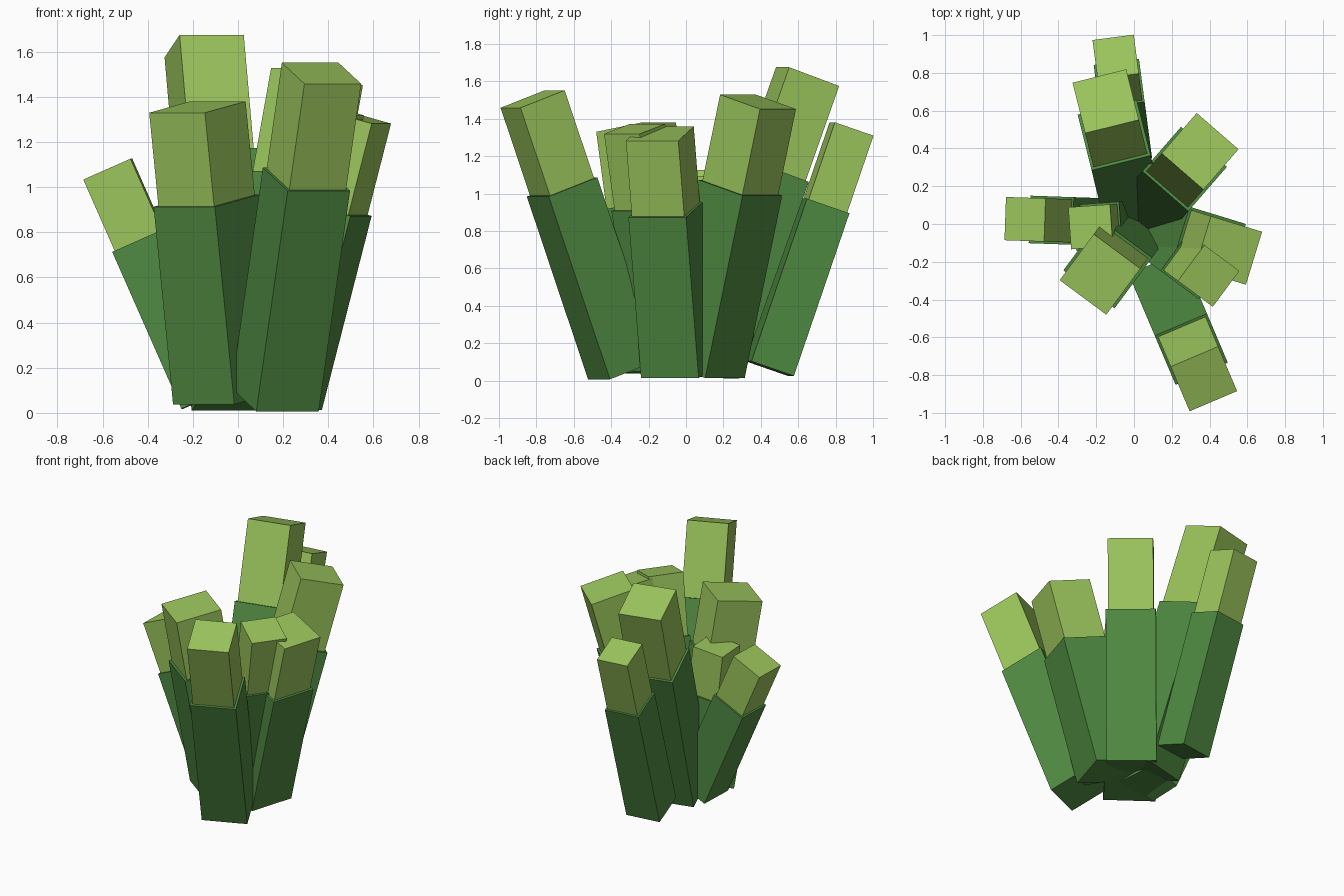
import bpy
import bmesh
from math import radians
from mathutils import Matrix, Vector

default = bpy.data.objects.get("Cube")
if default:
    bpy.data.objects.remove(default, do_unlink=True)


def material(name, color):
    mat = bpy.data.materials.new(name)
    mat.use_nodes = True
    mat.diffuse_color = color
    bsdf = next(n for n in mat.node_tree.nodes if n.type == "BSDF_PRINCIPLED")
    bsdf.inputs["Base Color"].default_value = color
    bsdf.inputs["Roughness"].default_value = 0.9
    return mat


DARK_GREEN = material("dark_green", (0.08, 0.255, 0.054, 1))
LIGHT_GREEN = material("light_green", (0.33, 0.56, 0.108, 1))


def block(name, width, length, top, frame, mat):
    """Square block hanging down from local height `top`, placed by `frame`."""
    bm = bmesh.new()
    shape = Matrix.Translation((0, 0, top - length / 2)) @ Matrix.Diagonal((width, width, length, 1))
    bmesh.ops.create_cube(bm, size=1, matrix=shape)
    mesh = bpy.data.meshes.new(name)
    bm.to_mesh(mesh)
    bm.free()
    mesh.materials.append(mat)
    obj = bpy.data.objects.new(name, mesh)
    obj.matrix_world = frame
    bpy.context.collection.objects.link(obj)


def stalk(name, tip, heading, lean, width, tip_length, base_length):
    """Square stalk leaning towards `heading`, with a narrower pale tip."""
    frame = (Matrix.Translation(Vector(tip))
             @ Matrix.Rotation(radians(heading), 4, "Z")
             @ Matrix.Rotation(radians(lean), 4, "Y"))
    block(name + "_tip", width, tip_length, 0, frame, LIGHT_GREEN)
    block(name + "_base", width * 1.1, base_length, -tip_length, frame, DARK_GREEN)


# Stalks fanning out: tip centre, heading, lean, width, tip and base length
stalk("tall_back_stalk", (-0.15, 0.65, 1.625), 104, 20, 0.293, 0.54, 1.12)
stalk("outer_back_stalk", (-0.097, 0.885, 1.345), 97.5, 19, 0.22, 0.435, 0.92)
stalk("back_left_stalk", (0.35, 0.385, 1.49), 49, 15.2, 0.293, 0.476, 1.01)
stalk("left_stalk", (0.50, -0.14, 1.32), -17, 15, 0.293, 0.42, 0.89)
stalk("inner_left_stalk", (0.395, -0.275, 1.345), -36.5, 13, 0.236, 0.42, 0.88)
stalk("front_stalk", (0.37, -0.82, 1.505), -67, 20, 0.273, 0.5, 1.04)
stalk("front_right_stalk", (-0.18, -0.267, 1.355), -126.5, 9.4, 0.307, 0.42, 0.887)
stalk("right_stalk", (-0.577, 0.025, 1.08), 178, 23.8, 0.229, 0.345, 0.76)
stalk("inner_right_stalk", (-0.23, -0.015, 1.08), 184, 6.5, 0.223, 0.335, 0.7)
